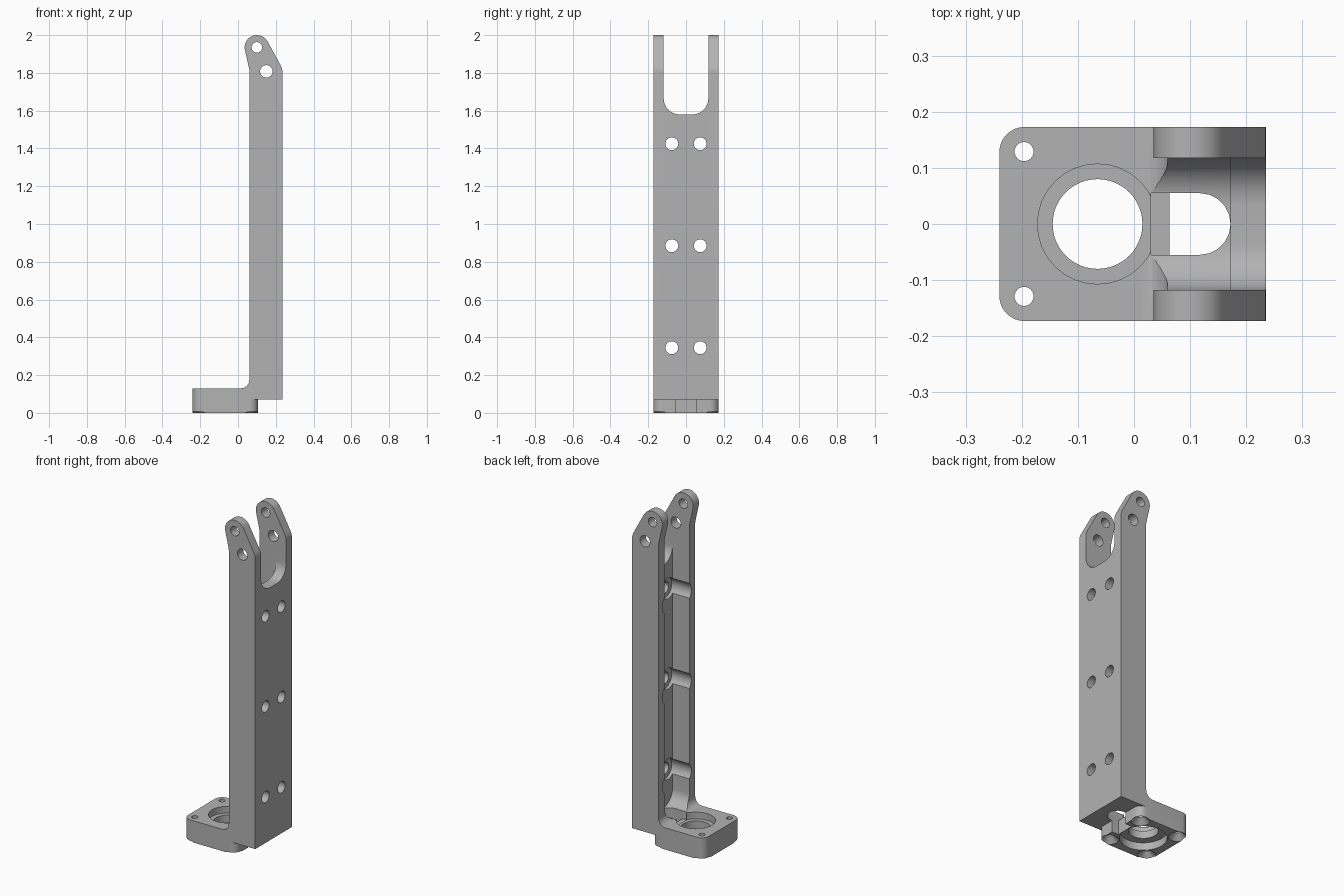
import bpy, bmesh
from math import sin, cos, pi, radians
from mathutils import Vector

old = bpy.data.objects.get("Cube")
if old:
    bpy.data.objects.remove(old, do_unlink=True)

grey = bpy.data.materials.new("plain grey")
grey.use_nodes = True
grey.diffuse_color = (0.45, 0.45, 0.45, 1)
grey.node_tree.nodes["Principled BSDF"].inputs["Base Color"].default_value = (0.45, 0.45, 0.45, 1)

# Axis of extrusion -> how a profile point (a, b) at depth d sits in space
PLACE = {
    "x": lambda a, b, d: (d, a, b),
    "y": lambda a, b, d: (a, d, b),
    "z": lambda a, b, d: (a, b, d),
}


def arc(ca, cb, r, start, end, n=10):
    angles = [radians(start + (end - start) * i / n) for i in range(n + 1)]
    return [(ca + r * cos(t), cb + r * sin(t)) for t in angles]


def circle(ca, cb, r, n=32):
    return arc(ca, cb, r, 0, 360, n)[:-1]


def loft(name, axis, sections):
    """Solid through equal-length profiles given as (depth, points)."""
    bm = bmesh.new()
    rings = [[bm.verts.new(PLACE[axis](a, b, d)) for a, b in pts] for d, pts in sections]
    bm.faces.new(rings[0])
    bm.faces.new(rings[-1])
    for low, high in zip(rings, rings[1:]):
        for i in range(len(low)):
            j = (i + 1) % len(low)
            bm.faces.new((low[i], low[j], high[j], high[i]))
    bmesh.ops.recalc_face_normals(bm, faces=bm.faces)
    mesh = bpy.data.meshes.new(name)
    bm.to_mesh(mesh)
    bm.free()
    mesh.materials.append(grey)
    obj = bpy.data.objects.new(name, mesh)
    bpy.context.collection.objects.link(obj)
    return obj


def prism(name, axis, pts, lo, hi):
    return loft(name, axis, [(lo, pts), (hi, pts)])


def combine(body, tool, operation="DIFFERENCE"):
    tool.hide_render = True
    mod = body.modifiers.new("combine", "BOOLEAN")
    mod.operation, mod.object, mod.solver = operation, tool, "EXACT"
    bpy.context.view_layer.objects.active = body
    bpy.ops.object.modifier_apply(modifier=mod.name)
    bpy.data.objects.remove(tool, do_unlink=True)


def u_shape(bottom, half=0.118, r=0.085, top=2.2):
    c = half - r
    return ([(half, top), (-half, top)] + arc(-c, bottom + r, r, 180, 270)
            + arc(c, bottom + r, r, 270, 360))


W = 0.173     # half depth of the bracket
CX = -0.067   # centre of the base

# Upright with tilted ears at the top and a fillet at the foot
profile = ([(0.235, 0.07)] + arc(0.165, 1.805, 0.07, 0, 30, 4)
           + arc(0.1, 1.935, 0.065, 30, 195, 18)
           + arc(-0.01, 1.81, 0.07, 17, 0, 4)
           + arc(0.015, 0.175, 0.045, 0, -90, 8) + [(0, 0.13), (0, 0.07)])
bracket = prism("bracket", "y", profile, -W, W)

# Rounded square base
r, c = 0.045, W - 0.045
outline = []
for k, (sx, sy) in enumerate([(1, 1), (-1, 1), (-1, -1), (1, -1)]):
    outline += arc(CX + sx * c, sy * c, r, 90 * k, 90 * k + 90, 8)
combine(bracket, prism("base", "z", outline, 0, 0.13), "UNION")

# Open channel down the upright and the fork between the ears
combine(bracket, prism("channel", "x", u_shape(0.13), -0.4, 0.172))
combine(bracket, prism("fork_gap", "x", u_shape(1.58), 0.1, 0.4))

# Slot through the foot of the channel
end = arc(0.117, 0, 0.055, -90, 90)
combine(bracket, prism("upper_slot", "z", [(0.03, 0.055), (0.03, -0.055)] + end, 0.085, 0.3))
combine(bracket, prism("lower_slot", "z", [(0.063, 0.055), (0.063, -0.055)] + end, -0.1, 0.2))

# Stepped bore in the base
combine(bracket, prism("bore", "z", circle(CX + 0.002, 0, 0.08, 48), -0.1, 0.3))
combine(bracket, prism("top_recess", "z", circle(CX + 0.002, 0, 0.107), 0.09, 0.3))
combine(bracket, prism("bottom_recess", "z", circle(CX + 0.002, 0, 0.128), -0.1, 0.045))

# Countersunk base holes, blind under the upright
for x, top in ((CX - 0.129, 0.3), (CX + 0.129, 0.11)):
    for y in (-0.129, 0.129):
        sections = [(d, circle(x, y, rad, 24)) for d, rad in
                    ((-0.01, 0.06), (0.033, 0.017), (top, 0.017))]
        combine(bracket, loft("base_hole", "z", sections))

# Mounting holes through the back web, with screw head pockets
for z in (0.345, 0.885, 1.425):
    for y in (-0.075, 0.075):
        sections = [(d, circle(y, z, rad, 24)) for d, rad in
                    ((-0.1, 0.062), (0.19, 0.062), (0.191, 0.034), (0.4, 0.034))]
        combine(bracket, loft("mounting_hole", "x", sections))

# Pin holes through the ears
for x, z, rad in ((0.1, 1.935, 0.028), (0.15, 1.808, 0.033)):
    combine(bracket, prism("ear_hole", "y", circle(x, z, rad), -0.4, 0.4))

# Smooth shading with sharp edges kept
bpy.ops.object.select_all(action="DESELECT")
bracket.select_set(True)
bpy.context.view_layer.objects.active = bracket
bpy.ops.object.shade_smooth_by_angle(angle=radians(30))
